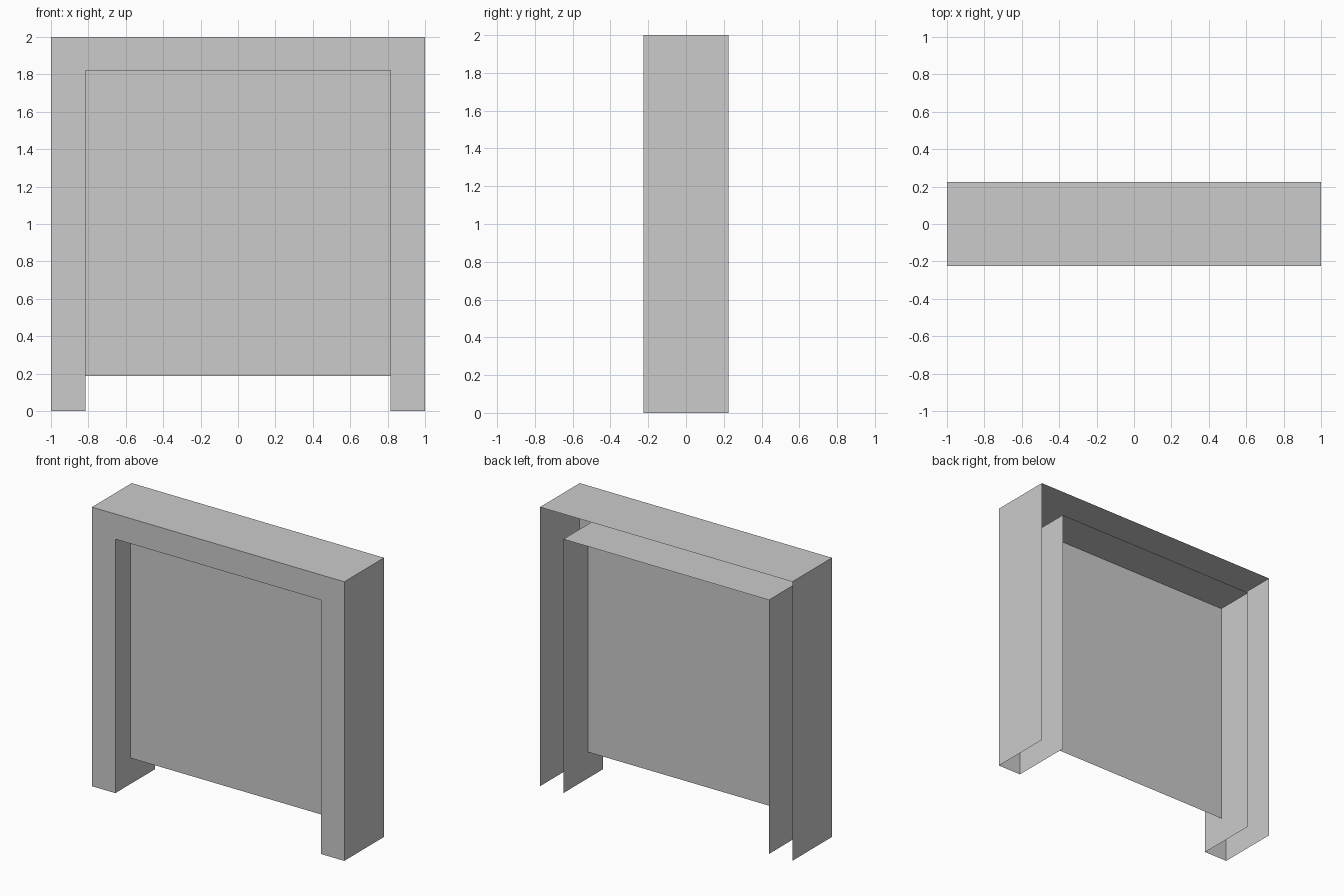
import bpy

cube = bpy.data.objects.get("Cube")
if cube:
    bpy.data.objects.remove(cube, do_unlink=True)

# Main dimensions
FRONT, BACK = -0.225, 0.225
PANEL_Y = -0.055
IN_X, IN_TOP, PANEL_BOTTOM = 0.815, 1.82, 0.187

grey = bpy.data.materials.new("light grey")
grey.use_nodes = True
colour = (0.6, 0.6, 0.6, 1.0)
grey.diffuse_color = colour
grey.node_tree.nodes["Principled BSDF"].inputs["Base Color"].default_value = colour


def add_mesh(name, verts, faces):
    mesh = bpy.data.meshes.new(name)
    mesh.from_pydata(verts, [], faces)
    mesh.materials.append(grey)
    obj = bpy.data.objects.new(name, mesh)
    bpy.context.collection.objects.link(obj)
    return obj


def arch(half_width, top):
    """Open arch outline (x, z), from the bottom at -x round to the bottom at +x."""
    return [(-half_width, 0), (-half_width, top), (half_width, top), (half_width, 0)]


def strip(name, row_a, row_b):
    """Band of quads joining two rows of points."""
    n = len(row_a)
    faces = [(i, i + 1, n + i + 1, n + i) for i in range(n - 1)]
    return add_mesh(name, row_a + row_b, faces)


def at_depth(path, y):
    return [(x, y, z) for x, z in path]


outer = arch(1.0, 2.0)
inner = arch(IN_X, IN_TOP)

# Thin outer shell, open at the back and bottom
strip("outer_shell", at_depth(outer, FRONT), at_depth(outer, BACK))

# Thin lining of the opening, facing inwards
lining = inner[::-1]
strip("inner_lining", at_depth(lining, FRONT), at_depth(lining, BACK))

# Flat front frame joining the shell and the lining
strip("front_frame", at_depth(inner, FRONT), at_depth(outer, FRONT))

# Recessed panel, stopping short of the floor
panel = [(-IN_X, PANEL_BOTTOM), (IN_X, PANEL_BOTTOM), (IN_X, IN_TOP), (-IN_X, IN_TOP)]
add_mesh("recessed_panel", at_depth(panel, PANEL_Y), [(0, 1, 2, 3)])
